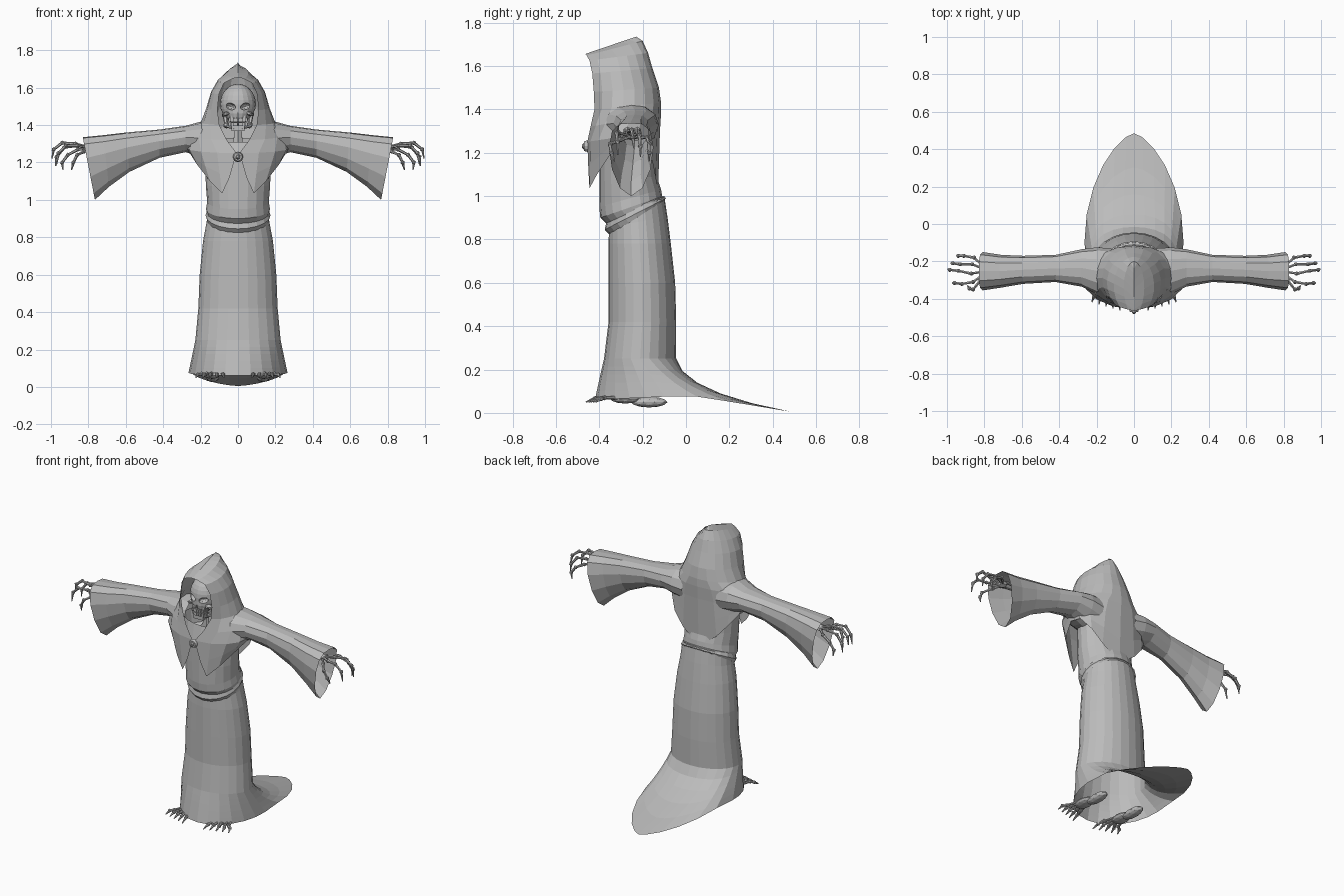
import bpy, bmesh, math
from mathutils import Vector, Matrix

if "Cube" in bpy.data.objects:
    bpy.data.objects.remove(bpy.data.objects["Cube"])

grey = bpy.data.materials.new("ash_grey")
grey.diffuse_color = (0.5, 0.5, 0.5, 1)
grey.use_nodes = True
grey.node_tree.nodes["Principled BSDF"].inputs["Base Color"].default_value = grey.diffuse_color


def finish(name, bm, merge=True):
    if merge:
        bmesh.ops.remove_doubles(bm, verts=bm.verts, dist=0.0005)
    bmesh.ops.recalc_face_normals(bm, faces=bm.faces)
    me = bpy.data.meshes.new(name)
    bm.to_mesh(me)
    bm.free()
    me.materials.append(grey)
    ob = bpy.data.objects.new(name, me)
    bpy.context.collection.objects.link(ob)
    return ob


def loft(name, rings, closed=True):
    bm = bmesh.new()
    rows = [[bm.verts.new(p) for p in r] for r in rings]
    n = len(rows[0])
    for a, b in zip(rows, rows[1:]):
        for i in range(n if closed else n - 1):
            j = (i + 1) % n
            bm.faces.new((a[i], a[j], b[j], b[i]))
    return finish(name, bm)


def oval(hw, yf, yb, zf, zb, n=20):
    """Body cross-section, tilted from front height zf to back height zb."""
    pts = []
    for i in range(n):
        a = 2 * math.pi * i / n
        k = (1 - math.cos(a)) / 2
        pts.append(Vector((hw * math.sin(a), yf + (yb - yf) * k, zf + (zb - zf) * k)))
    return pts


def ball(bm, c, s, sub=2, rot=None):
    m = Matrix.Translation(c) @ (rot or Matrix()) @ Matrix.Diagonal((*s, 1))
    bmesh.ops.create_icosphere(bm, subdivisions=sub, radius=1, matrix=m)


def block(bm, c, s):
    bmesh.ops.create_cube(bm, size=1, matrix=Matrix.Translation(c) @ Matrix.Diagonal((*s, 1)))


def bone_chain(bm, pts, r):
    """Thin shafts with a knuckle at each joint and a pointed last segment."""
    pts = [Vector(p) for p in pts]
    for i, (a, b) in enumerate(zip(pts, pts[1:])):
        d = b - a
        m = Matrix.Translation((a + b) / 2) @ d.to_track_quat('Z', 'Y').to_matrix().to_4x4()
        end = r * (0.35 if i == len(pts) - 2 else 0.8)
        bmesh.ops.create_cone(bm, cap_ends=True, segments=6, radius1=r, radius2=end,
                              depth=d.length, matrix=m)
        ball(bm, a, (r * 1.45,) * 3, 1)


# Skirt, flowing into the train at the back
skirt = [oval(*r, n=24) for r in (
    (.16, -.35, -.10, .90, 1.0), (.168, -.355, -.085, .86, .90), (.187, -.357, -.07, .78, .78),
    (.205, -.357, -.05, .6, .6), (.212, -.357, -.045, .42, .42), (.228, -.378, -.045, .25, .25))]
hem = []
for i in range(24):
    a = 2 * math.pi * i / 24
    s, c = math.sin(a), math.cos(a)
    if c >= 0:
        hem.append(Vector((.265 * s, -.1 - .32 * c, .06 + .015 * (1 - c))))
    else:
        y = -.1 - .585 * c
        x = math.copysign(abs(s) ** 1.35, s) * .265
        hem.append(Vector((x, y, .075 - .07 * max(0, (y - .06) / .425))))
base = skirt[-1]
for t in (.2, .4, .6, .8, 1):
    ring = []
    for i, (p, h) in enumerate(zip(base, hem)):
        w = max(0, -math.cos(2 * math.pi * i / 24))
        mid = p.lerp(h, .5 - .45 * w)
        mid.z = .16 - .06 * w
        ring.append(p * (1 - t) ** 2 + mid * 2 * t * (1 - t) + h * t * t)
    skirt.append(ring)
loft("skirt_with_train", skirt)

# Bodice and the draped sash under it
loft("bodice", [oval(*r) for r in (
    (.166, -.365, -.115, .87, .99), (.171, -.395, -.11, .90, 1.0), (.165, -.40, -.115, .95, 1.03),
    (.172, -.40, -.135, 1.07, 1.09), (.175, -.40, -.14, 1.2, 1.2), (.19, -.37, -.15, 1.31, 1.33))])
loft("sash", [oval(*r) for r in (
    (.168, -.352, -.10, .82, .98), (.174, -.375, -.092, .845, .99), (.165, -.365, -.11, .89, 1.0))])

# Hood and cape: open-fronted rings, ending in two front points and one back point
COLS = 8


def hood_half(zf, zb, hw, ow, yf, yb):
    a0 = math.asin(ow / hw) if hw else 0
    pts = []
    for i in range(COLS + 1):
        a = a0 + (math.pi - a0) * i / COLS
        k = (math.cos(a0) - math.cos(a)) / (math.cos(a0) + 1)
        pts.append(Vector((hw * math.sin(a), yf + (yb - yf) * k, zf + (zb - zf) * k)))
    return pts


def mirrored(half):
    return half + [Vector((-p.x, p.y, p.z)) for p in reversed(half[:-1])]


halves = [hood_half(*r) for r in (
    (1.655, 1.735, 0, 0, -.465, -.23), (1.648, 1.715, .055, .03, -.458, -.2),
    (1.625, 1.66, .108, .075, -.445, -.175), (1.565, 1.59, .145, .102, -.432, -.155),
    (1.48, 1.5, .17, .11, -.425, -.125), (1.40, 1.43, .20, .10, -.422, -.115),
    (1.32, 1.38, .255, .06, -.44, -.115), (1.25, 1.30, .275, .008, -.455, -.12))]
edge = [Vector(p) for p in (
    (.045, -.45, 1.12), (.085, -.445, 1.035), (.15, -.41, 1.10), (.22, -.35, 1.19),
    (.25, -.27, 1.24), (.24, -.20, 1.23), (.19, -.155, 1.16), (.12, -.14, 1.08), (0, -.13, .99))]
halves.append([p.lerp(e, .5) for p, e in zip(halves[-1], edge)])
halves.append(edge)
loft("hood_and_cape", [mirrored(h) for h in halves], closed=False)

# Sleeves: drooping teardrop sections (x top, x bottom, z top, z bottom, y front, y back)
SLEEVE = ((.12, .12, 1.43, 1.21, -.38, -.13), (.2, .2, 1.418, 1.23, -.375, -.125),
          (.28, .28, 1.396, 1.255, -.335, -.135), (.42, .42, 1.376, 1.225, -.31, -.165),
          (.6, .58, 1.36, 1.15, -.32, -.17), (.72, .69, 1.346, 1.07, -.34, -.165),
          (.83, .765, 1.335, 1.0, -.355, -.15))
FINGERS = (
    ((.86, -.31, 1.29), (.92, -.32, 1.29), (.96, -.315, 1.25), (.97, -.315, 1.19)),
    ((.87, -.265, 1.30), (.94, -.25, 1.305), (.985, -.245, 1.27), (.995, -.24, 1.22)),
    ((.865, -.215, 1.29), (.93, -.215, 1.28), (.97, -.21, 1.23), (.975, -.21, 1.18)),
    ((.855, -.18, 1.27), (.91, -.17, 1.24), (.94, -.17, 1.20), (.935, -.17, 1.16)),
    ((.82, -.30, 1.26), (.86, -.35, 1.24), (.88, -.345, 1.20), (.89, -.33, 1.16)))

for side, s in (("left", 1), ("right", -1)):
    rings = []
    for n, (xt, xb, zt, zb, yf, yb) in enumerate(SLEEVE):
        ring = []
        for i in range(12):
            a = 2 * math.pi * i / 12
            k = ((1 - math.cos(a)) / 2) ** (1 + .1 * n)
            ring.append((s * (xt + (xb - xt) * k), (yf + yb) / 2 + (yb - yf) / 2 * math.sin(a),
                         zt + (zb - zt) * k))
        rings.append(ring)
    loft(side + "_sleeve", rings)

    # Skeleton hand with forearm bones
    bm = bmesh.new()
    wrist = (.78, -.25, 1.275)
    for f in FINGERS:
        bone_chain(bm, [(s * x, y, z) for x, y, z in (wrist,) + f], .0085)
    for y in (-.27, -.225):
        bone_chain(bm, [(s * .45, y, 1.3), (s * .79, y, 1.275)], .014)
    ball(bm, (s * .79, -.25, 1.275), (.03, .035, .018), 1)
    finish(side + "_hand_bones", bm, False)

    # Skeleton foot: heel, arch and five splayed toes
    bm = bmesh.new()
    ball(bm, (s * .135, -.17, .05), (.035, .085, .025), 2)
    ball(bm, (s * .14, -.28, .065), (.045, .07, .022), 2)
    for i in range(5):
        u = i / 4
        bone_chain(bm, [(s * (.115 + .05 * u), -.29, .07), (s * (.09 + .105 * u), -.375, .07),
                        (s * (.08 + .135 * u), -.42 + .03 * u, .066),
                        (s * (.075 + .15 * u), -.462 + .045 * u, .05)], .0085)
    finish(side + "_foot_bones", bm, False)

# Skull with cut eye sockets and nose
bm = bmesh.new()
bmesh.ops.create_uvsphere(bm, u_segments=20, v_segments=14, radius=1,
                          matrix=Matrix.Translation((0, -.32, 1.51)) @ Matrix.Diagonal((.096, .1, .11, 1)))
for v in bm.verts:  # narrow the lower face and push it forward
    if v.co.z < 1.49:
        k = (1.49 - v.co.z) / .09
        v.co.x *= 1 - .2 * k
        v.co.y -= .03 * k
skull = finish("skull", bm)
bm = bmesh.new()
for s in (1, -1):
    ball(bm, (s * .041, -.42, 1.50), (.03, .045, .019), 2, Matrix.Rotation(-s * .3, 4, 'Y'))
bmesh.ops.create_cone(bm, cap_ends=True, segments=3, radius1=.017, radius2=.004, depth=.036,
                      matrix=Matrix.Translation((0, -.425, 1.455)) @ Matrix.Rotation(math.pi / 6, 4, 'Z')
                      @ Matrix.Diagonal((1, 1.8, 1, 1)))
cutter = finish("socket_cutter", bm, False)
cutter.hide_render = True
cutter.hide_set(True)
cut = skull.modifiers.new("sockets", 'BOOLEAN')
cut.operation = 'DIFFERENCE'
cut.object = cutter

# Cheekbones, jaws, teeth and neck
bm = bmesh.new()
for s in (1, -1):
    ball(bm, (s * .062, -.385, 1.46), (.026, .03, .013), 1, Matrix.Rotation(s * .35, 4, 'Y'))
    bone_chain(bm, [(s * .07, -.34, 1.455), (s * .062, -.36, 1.40), (s * .02, -.405, 1.38)], .013)
    for i in range(4):
        x = .007 + .013 * i
        for z in (1.427, 1.405):
            block(bm, (s * x, -.414 + .012 * i * i / 4, z), (.011, .014, .019))
block(bm, (0, -.375, 1.435), (.085, .06, .03))
block(bm, (0, -.375, 1.383), (.07, .065, .03))
bone_chain(bm, [(0, -.27, 1.2), (0, -.28, 1.45)], .04)
finish("jaw_and_neck", bm, False)

# Brooch at the cape closure
bm = bmesh.new()
bmesh.ops.create_cone(bm, cap_ends=True, segments=12, radius1=.028, radius2=.022, depth=.02,
                      matrix=Matrix.Translation((0, -.46, 1.23)) @ Matrix.Rotation(math.pi / 2, 4, 'X'))
ball(bm, (0, -.47, 1.23), (.014, .012, .016), 1)
finish("brooch", bm, False)
